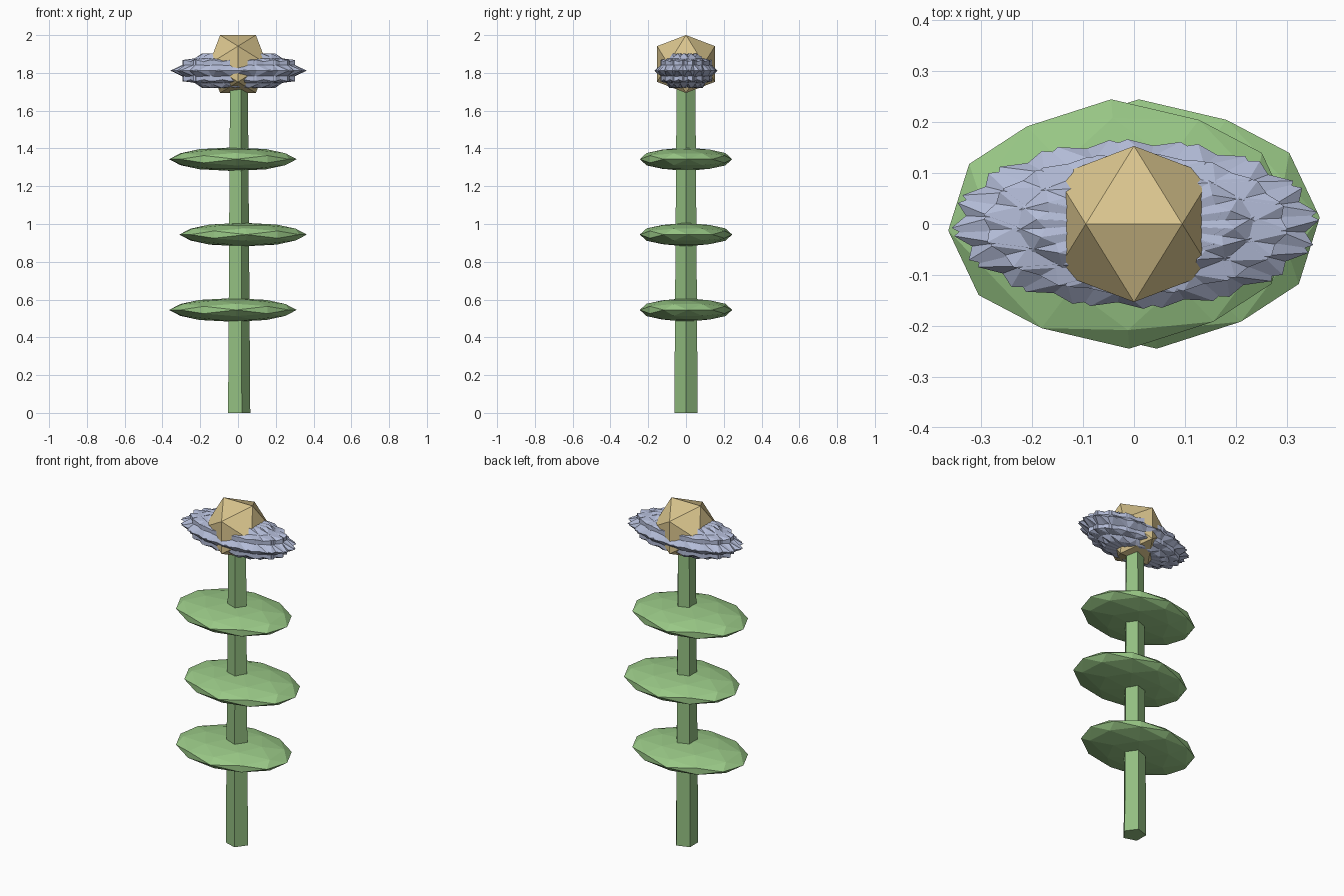
import bpy, bmesh, math
from mathutils import Matrix, Vector

if "Cube" in bpy.data.objects:
    bpy.data.objects.remove(bpy.data.objects["Cube"])


def material(name, rgb):
    m = bpy.data.materials.new(name)
    m.diffuse_color = (*rgb, 1)
    m.use_nodes = True
    m.node_tree.nodes["Principled BSDF"].inputs["Base Color"].default_value = m.diffuse_color
    return m


STEM = material("stem_green", (0.29, 0.52, 0.22))
LEAF = material("leaf_green", (0.32, 0.58, 0.24))
BLUE = material("petal_blue", (0.45, 0.50, 0.68))
GOLD = material("gold", (0.70, 0.56, 0.27))


def icosahedron(detail=0):
    """Unit icosahedron with an edge on top, along x."""
    bm = bmesh.new()
    t = (1 + math.sqrt(5)) / 2
    for a in (-1, 1):
        for b in (-t, t):
            for co in ((a, 0, b), (0, b, a), (b, a, 0)):
                bm.verts.new(Vector(co).normalized())
    bmesh.ops.convex_hull(bm, input=bm.verts[:])
    for _ in range(detail):
        bmesh.ops.subdivide_edges(bm, edges=bm.edges[:], cuts=1, use_grid_fill=True)
        for v in bm.verts:
            v.co.normalize()
    return bm


def finish(bm, name, mat):
    bmesh.ops.recalc_face_normals(bm, faces=bm.faces[:])
    mesh = bpy.data.meshes.new(name)
    bm.to_mesh(mesh)
    bm.free()
    mesh.materials.append(mat)
    ob = bpy.data.objects.new(name, mesh)
    bpy.context.collection.objects.link(ob)
    return ob


def placed(loc, scale, turn):
    return (Matrix.Translation(loc) @ Matrix.Diagonal((*scale, 1))
            @ Matrix.Rotation(math.radians(turn), 4, 'Z'))


# Five-sided tapering stem, one corner towards +x
bm = bmesh.new()
rings = []
for r, z in ((0.065, 0), (0.052, 1.78)):
    rings.append([bm.verts.new((r * math.cos(k * math.tau / 5),
                                r * math.sin(k * math.tau / 5), z)) for k in range(5)])
for k in range(5):
    j = (k + 1) % 5
    bm.faces.new((rings[0][k], rings[0][j], rings[1][j], rings[1][k]))
bm.faces.new(rings[0][::-1])
bm.faces.new(rings[1])
finish(bm, "stem", STEM)

# Three flat leaf discs, shifted alternately left and right
for i in range(3):
    bm = icosahedron(1)
    side = 1 if i == 1 else -1
    bm.transform(placed((0.027 * side, 0, 0.545 + 0.399 * i), (0.338, 0.245, 0.0625), 3))
    finish(bm, f"leaf_{i + 1}", LEAF)

# Ring of overlapping turned petals forming a spiky flat head
count = 16
for i in range(count):
    turn = 360 * i / count
    a = math.radians(turn)
    bm = icosahedron()
    bm.transform(placed((0.003 + 0.010 * math.cos(a), 0.004 * math.sin(a), 1.812),
                        (0.352, 0.163, 0.107), turn - 6))
    finish(bm, f"petal_{i + 1}", BLUE)

# Faceted flower centre
bm = icosahedron()
bm.transform(placed((0, 0, 1.847), (0.18, 0.18, 0.18), 0))
finish(bm, "flower_centre", GOLD)
